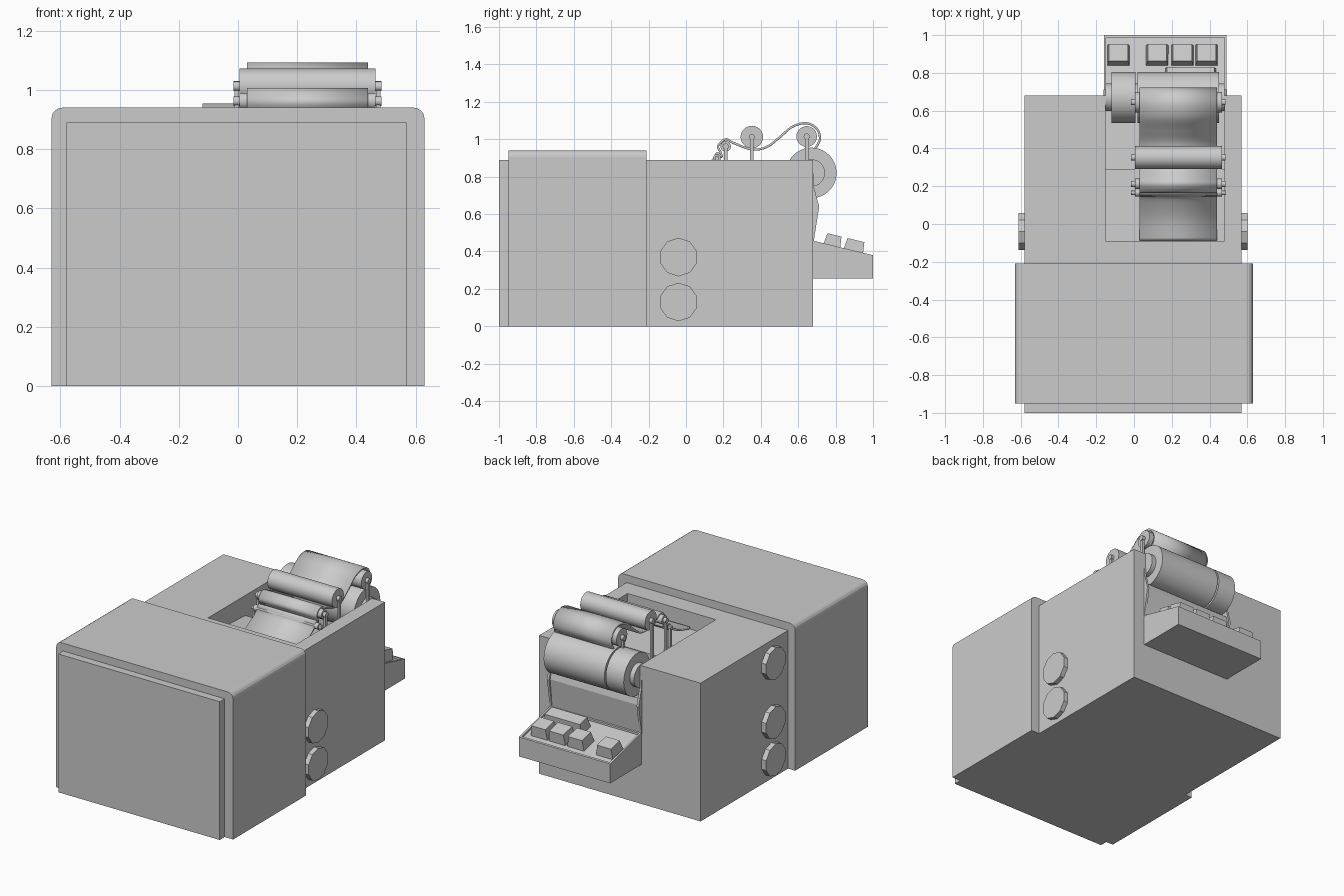
import bpy, bmesh, math
from mathutils import Vector, Matrix

old = bpy.data.objects.get("Cube")
if old:
    bpy.data.objects.remove(old, do_unlink=True)

grey = bpy.data.materials.new("light_grey")
grey.use_nodes = True
colour = (0.6, 0.6, 0.6, 1)
grey.diffuse_color = colour
grey.node_tree.nodes["Principled BSDF"].inputs["Base Color"].default_value = colour


def finish(name, bm, smooth=False):
    bmesh.ops.recalc_face_normals(bm, faces=bm.faces)
    mesh = bpy.data.meshes.new(name)
    bm.to_mesh(mesh)
    bm.free()
    mesh.materials.append(grey)
    ob = bpy.data.objects.new(name, mesh)
    bpy.context.scene.collection.objects.link(ob)
    if smooth:
        bpy.ops.object.select_all(action='DESELECT')
        ob.select_set(True)
        bpy.context.view_layer.objects.active = ob
        bpy.ops.object.shade_smooth_by_angle(angle=math.radians(35))
    return ob


def box(name, x0, x1, y0, y1, z0, z1):
    return prism(name, x0, x1, [(y0, z0), (y1, z0), (y1, z1), (y0, z1)])


def prism(name, x0, x1, profile):
    """Side profile (y, z) extruded across x."""
    bm = bmesh.new()
    face = bm.faces.new([bm.verts.new((x0, y, z)) for y, z in profile])
    new = bmesh.ops.extrude_face_region(bm, geom=[face])["geom"]
    verts = [v for v in new if isinstance(v, bmesh.types.BMVert)]
    bmesh.ops.translate(bm, vec=(x1 - x0, 0, 0), verts=verts)
    return finish(name, bm)


def roller(name, x0, x1, y, z, r, sides=32):
    """Cylinder lying along x."""
    bm = bmesh.new()
    m = (Matrix.Translation(((x0 + x1) / 2, y, z)) @ Matrix.Rotation(math.pi / 2, 4, 'Y')
         @ Matrix.Rotation(math.pi / sides, 4, 'Z'))
    bmesh.ops.create_cone(bm, cap_ends=True, segments=sides, radius1=r, radius2=r,
                          depth=x1 - x0, matrix=m)
    return finish(name, bm, sides > 12)


def cut(ob, cutter):
    mod = ob.modifiers.new("cut", 'BOOLEAN')
    mod.operation = 'DIFFERENCE'
    mod.solver = 'EXACT'
    mod.object = cutter
    bpy.context.view_layer.objects.active = ob
    bpy.ops.object.modifier_apply(modifier=mod.name)
    bpy.data.objects.remove(cutter, do_unlink=True)


# Main cabinet with the mechanism channel, open at the back
body = box("cabinet", -0.58, 0.57, -1, 0.68, 0, 0.89)
cut(body, prism("channel_cutter", -0.15, 0.48,
                [(-0.09, 1), (-0.09, 0.78), (0.29, 0.76), (0.29, 0.64), (0.8, 0.6), (0.8, 1)]))

# Front sleeve, rounded along its two top edges
sleeve = box("front_sleeve", -0.63, 0.63, -0.95, -0.21, 0, 0.94)
bm = bmesh.new()
bm.from_mesh(sleeve.data)
edges = [e for e in bm.edges if all(v.co.z > 0.9 for v in e.verts)
         and abs(e.verts[0].co.x - e.verts[1].co.x) < 0.01]
bmesh.ops.bevel(bm, geom=edges, offset=0.036, segments=4, profile=0.5, affect='EDGES')
bm.to_mesh(sleeve.data)
bm.free()

# Side knobs
for z in (0.13, 0.37):
    roller("left_knob", 0.55, 0.6, -0.04, z, 0.103, 10)
for z in (0.13, 0.37, 0.75):
    roller("right_knob", -0.612, -0.56, -0.04, z, 0.103, 10)

# Rear chute plate and its cheeks
prism("chute_plate", -0.15, 0.48, [(0.65, 0.45), (0.68, 0.45), (0.70, 0.64), (0.69, 0.68), (0.65, 0.68)])
for x in (-0.162, 0.477):
    prism("chute_cheek", x, x + 0.015,
          [(0.66, 0.45), (0.682, 0.45), (0.712, 0.64), (0.685, 0.74), (0.676, 0.888), (0.66, 0.888)])

# Keyboard tray with a shallow rim
tray = prism("keyboard_tray", -0.16, 0.49, [(0.67, 0.255), (1, 0.255), (1, 0.38), (0.67, 0.46)])
cut(tray, prism("tray_cutter", -0.148, 0.478,
                [(0.69, 0.443), (0.988, 0.37), (0.988, 0.5), (0.69, 0.55)]))


# Tapered keys lying on the slope
def key(name, x, y, w, d):
    bm = bmesh.new()
    bmesh.ops.create_cube(bm, size=1)
    tilt = Matrix.Rotation(-math.atan2(0.08, 0.33), 4, 'X')
    place = Matrix.Translation((x, y, 0.46 - 0.242 * (y - 0.67) + 0.02))
    for v in bm.verts:
        inset = 0.018 if v.co.z > 0 else 0
        v.co.x *= w - inset
        v.co.y *= d - inset
        v.co.z *= 0.075
    bmesh.ops.transform(bm, matrix=place @ tilt, verts=bm.verts)
    finish(name, bm)


for x in (-0.083, 0.123, 0.256, 0.384):
    key("small_key", x, 0.9, 0.118, 0.11)
key("wide_key", 0.3, 0.785, 0.27, 0.095)

# Paper supply roll, end drum and axle
roller("supply_roll", 0.018, 0.45, 0.67, 0.82, 0.135, 48)
roller("end_drum", -0.12, 0.008, 0.67, 0.82, 0.135, 48)
roller("supply_axle", -0.15, 0.48, 0.67, 0.82, 0.073)

# Guide rollers, axles and their posts: y, z, radius
for y, z, r in ((0.645, 1.015, 0.055), (0.352, 1.012, 0.06), (0.212, 0.962, 0.028), (0.166, 0.9, 0.02)):
    roller("guide_roller", 0.005, 0.465, y, z, r)
    roller("guide_axle", -0.015, 0.485, y, z, min(0.016, r * 0.6), 16)
    for x in (-0.011, 0.467):
        box("roller_post", x, x + 0.014, y - 0.009, y + 0.009, 0.62 if y > 0.3 else 0.76, z + 0.01)

# Paper band threaded over the rollers
path = [(-0.085, 0.79), (0.03, 0.82), (0.135, 0.88), (0.165, 0.925), (0.19, 0.905), (0.185, 0.93),
        (0.172, 0.965), (0.212, 1.0), (0.255, 0.98), (0.35, 0.946), (0.43, 0.958), (0.5, 1.01),
        (0.57, 1.068), (0.645, 1.086), (0.7, 1.055), (0.716, 1.0), (0.69, 0.95)]
pts = [Vector(p) for p in path]
pts = [pts[0]] + pts + [pts[-1]]
fine = []
for a, b, c, d in zip(pts, pts[1:], pts[2:], pts[3:]):
    for i in range(6):
        t = i / 6
        fine.append(b + (c - a) * t / 2 + (a * 2 - b * 5 + c * 4 - d) * t * t / 2
                    + (b * 3 - a - c * 3 + d) * t ** 3 / 2)
fine.append(pts[-1])
bm = bmesh.new()
rows = [[bm.verts.new((x, p.x, p.y)) for x in (0.03, 0.44)] for p in fine]
for (a, b), (c, d) in zip(rows, rows[1:]):
    bm.faces.new((a, b, d, c))
paper = finish("paper_band", bm, True)
thick = paper.modifiers.new("thickness", 'SOLIDIFY')
thick.thickness = 0.012
thick.offset = 0
